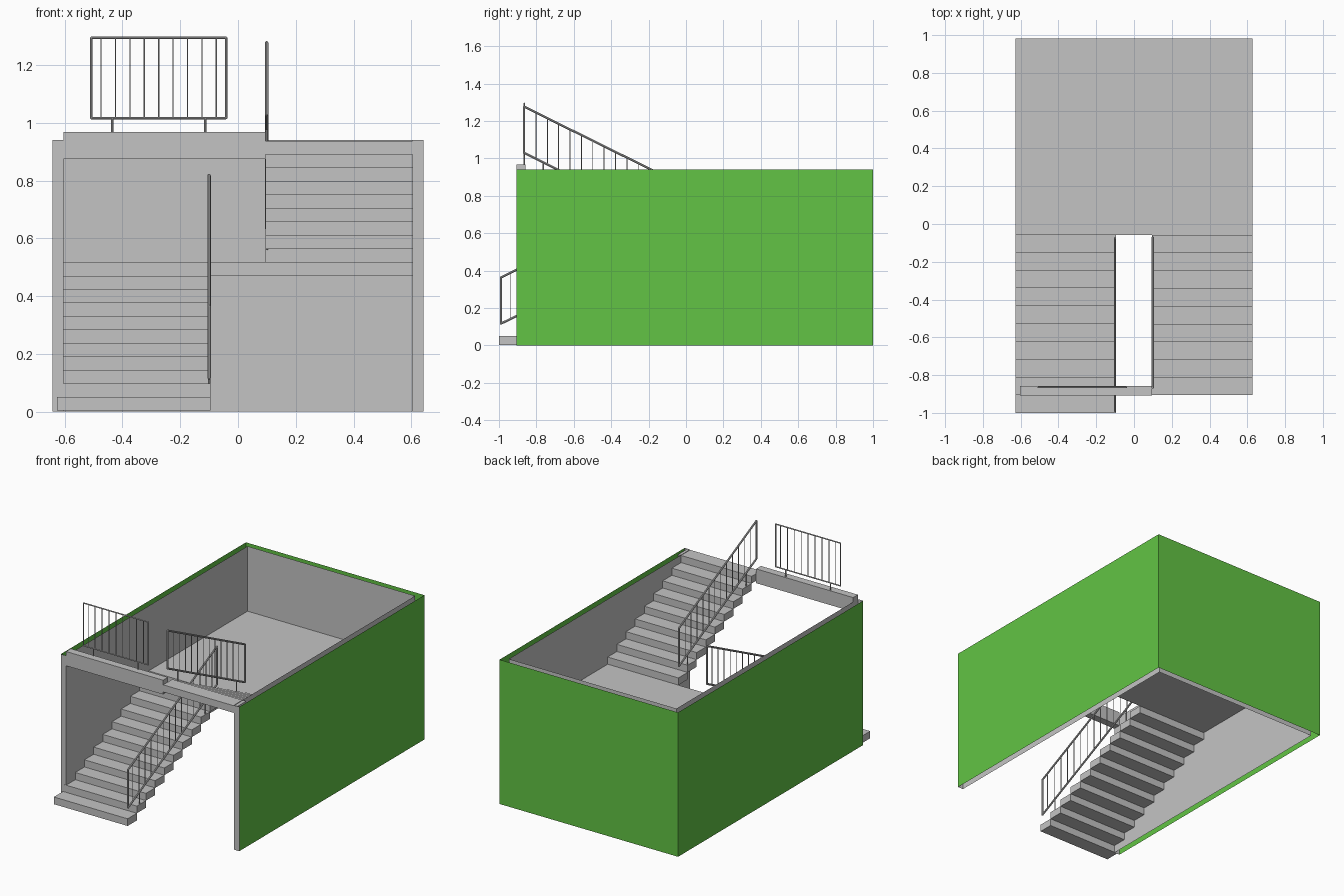
import bpy, bmesh
from mathutils import Vector

if "Cube" in bpy.data.objects:
    bpy.data.objects.remove(bpy.data.objects["Cube"])


def material(name, color):
    m = bpy.data.materials.new(name)
    m.use_nodes = True
    m.diffuse_color = color
    m.node_tree.nodes["Principled BSDF"].inputs["Base Color"].default_value = color
    return m


GREY = material("concrete grey", (0.55, 0.55, 0.55, 1))
GREEN = material("wall green", (0.122, 0.552, 0.058, 1))


def finish(name, bm, mat):
    mesh = bpy.data.meshes.new(name)
    bm.to_mesh(mesh)
    bm.free()
    mesh.materials.append(mat)
    obj = bpy.data.objects.new(name, mesh)
    bpy.context.collection.objects.link(obj)
    return obj


def add_box(bm, lo, hi):
    lo, hi = Vector(lo), Vector(hi)
    verts = bmesh.ops.create_cube(bm, size=1)["verts"]
    bmesh.ops.scale(bm, vec=hi - lo, verts=verts)
    bmesh.ops.translate(bm, vec=(lo + hi) / 2, verts=verts)


def add_bar(bm, p, q, radius, sides=8):
    p, q = Vector(p), Vector(q)
    d = q - p
    verts = bmesh.ops.create_cone(bm, cap_ends=True, segments=sides, radius1=radius,
                                  radius2=radius, depth=d.length)["verts"]
    bmesh.ops.rotate(bm, verts=verts, matrix=d.to_track_quat("Z", "Y").to_matrix())
    bmesh.ops.translate(bm, vec=(p + q) / 2, verts=verts)


def sheet(name, path, height, mat):
    """Upright open sheet that follows a plan path."""
    bm = bmesh.new()
    low = [bm.verts.new((x, y, 0)) for x, y in path]
    high = [bm.verts.new((x, y, height)) for x, y in path]
    for i in range(len(path) - 1):
        bm.faces.new((low[i], low[i + 1], high[i + 1], high[i]))
    return finish(name, bm, mat)


# Main dimensions
OUT, INN, SIDE, WELL = 0.643, 0.604, 0.6265, 0.095
FRONT, BACK, WALL_TOP = -0.905, 1.0, 0.94
TREAD, RISE = 0.0943, 0.0467
LAND_Y, LAND_Z = -0.057, 0.517

# Hollow walls, open at top and bottom
inner_back = BACK - (OUT - INN)
sheet("outer_walls", [(OUT, FRONT), (OUT, BACK), (-OUT, BACK), (-OUT, FRONT)], WALL_TOP, GREEN)
sheet("inner_walls", [(-INN, FRONT), (-INN, inner_back), (INN, inner_back), (INN, FRONT)],
      WALL_TOP, GREY)
sheet("right_wall_end", [(-OUT, FRONT), (-INN, FRONT)], WALL_TOP, GREY)
sheet("left_wall_end", [(INN, FRONT), (OUT, FRONT)], WALL_TOP, GREY)


# Stair flights
def flight(name, x0, x1, count, y_start, step, z_start):
    bm = bmesh.new()
    for i in range(count):
        ya, yb = sorted((y_start + i * step, y_start + (i + 1) * step))
        top = z_start + (i + 1) * RISE
        add_box(bm, (x0, ya, max(0, top - RISE)), (x1, yb, top))
    return finish(name, bm, GREY)


flight("lower_stairs", -SIDE, -WELL, 10, -1, TREAD, LAND_Z - 11 * RISE)
flight("upper_stairs", WELL, SIDE, 9, LAND_Y, -TREAD, LAND_Z)

# Landing and front beam
bm = bmesh.new()
add_box(bm, (-SIDE, LAND_Y, LAND_Z - RISE), (SIDE, 0.982, LAND_Z))
finish("landing", bm, GREY)
bm = bmesh.new()
add_box(bm, (-INN, -0.907, 0.875), (WELL, -0.858, 0.968))
finish("front_beam", bm, GREY)


# Railings
def railing(name, a, b, height, bars, margin, radius, posts):
    """Frame from a to b with upright bars; posts are (fraction, foot height)."""
    a, b, up = Vector(a), Vector(b), Vector((0, 0, height))
    bm = bmesh.new()
    for p, q in ((a, b), (a + up, b + up), (a, a + up), (b, b + up)):
        add_bar(bm, p, q, radius)
    for p in (a, b, a + up, b + up):
        verts = bmesh.ops.create_uvsphere(bm, u_segments=8, v_segments=4, radius=radius)["verts"]
        bmesh.ops.translate(bm, vec=p, verts=verts)
    for i in range(bars):
        p = a.lerp(b, margin + (1 - 2 * margin) * i / (bars - 1))
        add_bar(bm, p, p + up, 0.0025, 6)
    for t, foot in posts:
        p = a.lerp(b, t)
        add_bar(bm, (p.x, p.y, foot), p, 0.004)
    obj = finish(name, bm, GREY)
    bpy.context.view_layer.objects.active = obj
    obj.select_set(True)
    bpy.ops.object.shade_smooth_by_angle()
    obj.select_set(False)


railing("beam_railing", (-0.508, -0.865, 1.016), (-0.041, -0.865, 1.016), 0.278,
        9, 0.073, 0.004, [(0.155, 0.966), (0.845, 0.966)])
railing("lower_railing", (-0.1, -0.989, 0.117), (-0.1, -0.074, 0.57), 0.247,
        14, 0.054, 0.006, [(0.13, 0.095), (0.87, 0.42)])
railing("upper_railing", (0.099, -0.866, 1.03), (0.099, -0.07, 0.636), 0.247,
        12, 0.08, 0.006, [(0.13, 0.89), (0.89, 0.56)])
